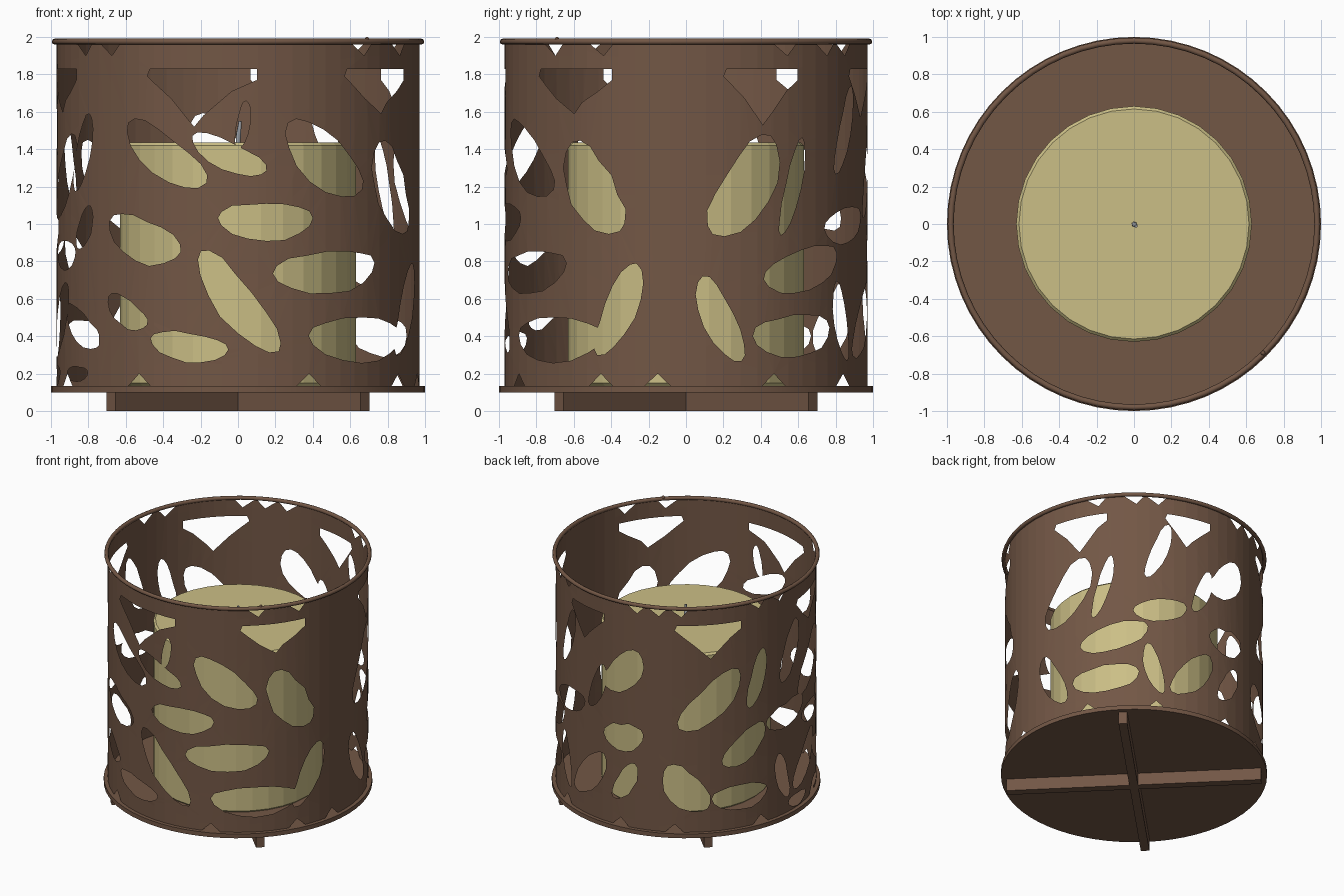
import bpy, bmesh, math, random
from mathutils import Vector
from mathutils.geometry import delaunay_2d_cdt

if "Cube" in bpy.data.objects:
    bpy.data.objects.remove(bpy.data.objects["Cube"])

random.seed(4)
R = 0.97                       # shell radius
START = -140                   # azimuth of the sheet seam, degrees
Z0, Z1 = 0.13, 1.965


def material(name, col):
    m = bpy.data.materials.new(name)
    m.diffuse_color = (*col, 1)
    m.use_nodes = True
    m.node_tree.nodes["Principled BSDF"].inputs["Base Color"].default_value = m.diffuse_color
    return m


bronze = material("bronze", (0.17, 0.095, 0.06))
wax = material("wax", (0.60, 0.52, 0.24))
grey = material("wick_grey", (0.35, 0.37, 0.40))


def finish(name, mat, smooth=None):
    ob = bpy.context.object
    ob.name = name
    ob.data.materials.append(mat)
    if smooth:
        bpy.ops.object.shade_smooth_by_angle(angle=math.radians(smooth))
    return ob


def cylinder(name, mat, r, z0, z1, n, smooth=None):
    bpy.ops.mesh.primitive_cylinder_add(vertices=n, radius=r, depth=z1 - z0,
                                        location=(0, 0, (z0 + z1) / 2))
    return finish(name, mat, smooth)


# Flat sheet coordinates: arc length along the shell, height
def flat(az, z):
    return Vector((math.radians(az) * R, z))


def leaf(az, z, length, width, tilt):
    c, a = flat(az, z), math.radians(tilt)
    pts = []
    for i in range(16):
        t = i * math.tau / 16
        k = random.uniform(0.92, 1.1)
        x = length * math.cos(t)
        s = math.sin(t)
        y = width * s * k + 0.12 * width * math.cos(2 * t)
        pts.append(c + Vector((x * math.cos(a) - y * math.sin(a),
                               x * math.sin(a) + y * math.cos(a))))
    return pts


# Leaf cut-outs: azimuth, height, half length, half width, tilt
front = [(-114, 1.37, .28, .11, -35), (-93, 1.37, .22, .075, -25), (-88.5, 1.53, .13, .035, 80),
         (-81, 1.02, .26, .10, 0), (-61, 1.35, .29, .13, -38), (-122, .92, .24, .11, -20),
         (-90, .58, .34, .105, -52), (-60, .75, .32, .11, 5), (-106, .35, .22, .075, -8),
         (-47, .39, .34, .115, 0), (-22, .54, .27, .09, 65), (-31, 1.19, .28, .14, -58),
         (-128, .53, .15, .07, -30)]
right = [(19, 1.2, .31, .14, 58), (36, 1.2, .27, .05, 75), (11, .49, .25, .085, -65),
         (41, .76, .27, .11, 15), (37, .41, .26, .115, 5), (61, 1.5, .25, .06, 70),
         (62, 1.0, .21, .09, 10), (59, .48, .22, .06, -75), (77, .48, .25, .10, 50),
         (82, 1.22, .2, .06, 70), (96, 1.4, .22, .12, 50), (96, .87, .17, .11, 10)]
back = [(136, 1.2, .32, .12, 45), (158, 1.33, .24, .06, 75), (152, .8, .22, .10, 40),
        (125, .49, .23, .13, -50), (150, .39, .23, .10, 0), (97, .5, .18, .07, 60)]
left = [(178, 1.45, .25, .08, 70), (176, .95, .22, .10, 10), (173, .45, .2, .06, -75),
        (191, .48, .25, .10, 50), (196, 1.25, .28, .11, 50), (197, .84, .16, .08, 0),
        (211, 1.38, .22, .07, 70), (212, .98, .13, .06, 60), (210, .45, .2, .08, -30),
        (184, .2, .12, .05, 0), (207, .2, .12, .04, 0)]
holes = [leaf(*p) for p in front + right + back + left]

# Triangular openings under the rim
for a, b, tip, low in [(-119, -84, -104, 1.52), (-53, -24, -38, 1.59), (13, 38, 25, 1.53),
                       (65, 86, 74, 1.57), (121, 150, 136, 1.55), (184, 207, 195, 1.6)]:
    holes.append([flat(*p) for p in [(a, 1.83), (a - 1, 1.79), ((a + tip) / 2, 1.67), (tip, low),
                                     (tip + 3, low + .06), ((tip + b) / 2 + 2, 1.71),
                                     (b, 1.77), (b, 1.83)]])

# Little notches along both edges of the sheet
for az in (-123, -67, -28, -9, 29, 60, 95, 120, 160, 200):
    holes.append([flat(az - 5, Z0 - .01), flat(az + 5, Z0 - .01), flat(az, .2)])
for az in (-135, -47, -28, 33, 50, 60, 102, 112, 122, 158, 170, 212):
    holes.append([flat(az - 5, Z1 + .01), flat(az + 5, Z1 + .01), flat(az + 1, 1.90)])


def inside(p, poly):
    hit = False
    for a, b in zip(poly, poly[1:] + poly[:1]):
        if (a.y > p.y) != (b.y > p.y) and p.x < a.x + (p.y - a.y) * (b.x - a.x) / (b.y - a.y):
            hit = not hit
    return hit


# Pierced shell: triangulate the flat sheet, drop the holes, roll it up
sheet = [flat(START, Z0), flat(START + 360, Z0), flat(START + 360, Z1), flat(START, Z1)]
pts, edges = [], []
for loop in [sheet] + holes:
    n, k = len(loop), len(pts)
    edges += [(k + i, k + (i + 1) % n) for i in range(n)]
    pts += loop
vs, _, tris = delaunay_2d_cdt(pts, edges, [], 0, 1e-5)[:3]
bm = bmesh.new()
bv = [bm.verts.new((v.x, v.y, 0)) for v in vs]
for t in tris:
    c = sum((vs[i] for i in t), Vector((0, 0))) / 3
    if inside(c, sheet) and not any(inside(c, h) for h in holes):
        bm.faces.new([bv[i] for i in t])
bmesh.ops.delete(bm, geom=[v for v in bm.verts if not v.link_faces], context='VERTS')
for i in range(1, 64):
    u = flat(START + i * 360 / 64, 0).x
    bmesh.ops.bisect_plane(bm, geom=bm.verts[:] + bm.edges[:] + bm.faces[:], dist=1e-5,
                           plane_co=(u, 0, 0), plane_no=(1, 0, 0))
for v in bm.verts:
    a, z = v.co.x / R, v.co.y
    v.co = (R * math.cos(a), R * math.sin(a), z)
bmesh.ops.remove_doubles(bm, verts=bm.verts, dist=1e-4)
for f in bm.faces:
    f.normal_update()
    c = f.calc_center_median()
    if f.normal.x * c.x + f.normal.y * c.y < 0:
        f.normal_flip()
me = bpy.data.meshes.new("pierced_shell")
bm.to_mesh(me)
bm.free()
ob = bpy.data.objects.new("pierced_shell", me)
bpy.context.collection.objects.link(ob)
me.materials.append(bronze)

# Rim wire with its joint bead
bpy.ops.mesh.primitive_torus_add(major_radius=0.98, minor_radius=0.016, major_segments=64,
                                 minor_segments=8, location=(0, 0, 1.975))
finish("rim", bronze, 50)
bpy.ops.mesh.primitive_uv_sphere_add(segments=8, ring_count=6, radius=0.013,
                                     location=(0.69, -0.69, 1.987))
finish("rim_bead", bronze, 50)

# Base plate and crossed feet
cylinder("base_plate", bronze, 1.0, 0.10, 0.135, 64, 40)
for i, az in enumerate((45, 135)):
    bpy.ops.mesh.primitive_cube_add(size=1, location=(0, 0, 0.0505), rotation=(0, 0, math.radians(az)))
    bpy.context.object.scale = (1.92, 0.065, 0.101)
    finish(f"foot_bar_{i + 1}", bronze)

# Candle with a slightly worn top edge
candle = cylinder("candle", wax, 0.63, 0.135, 1.435, 32)
bev = candle.modifiers.new("edge", 'BEVEL')
bev.width, bev.segments, bev.angle_limit = 0.015, 1, math.radians(60)
bev.limit_method = 'ANGLE'

# Wick, bent a little
cu = bpy.data.curves.new("wick", 'CURVE')
cu.dimensions, cu.bevel_depth, cu.bevel_resolution, cu.use_fill_caps = '3D', 0.014, 1, True
sp = cu.splines.new('POLY')
sp.points.add(2)
for p, co in zip(sp.points, [(0, 0, 1.42), (0.003, -0.004, 1.48), (0.012, -0.012, 1.55)]):
    p.co = (*co, 1)
sp.points[2].radius = 0.6
cu.materials.append(grey)
bpy.context.collection.objects.link(bpy.data.objects.new("wick", cu))
